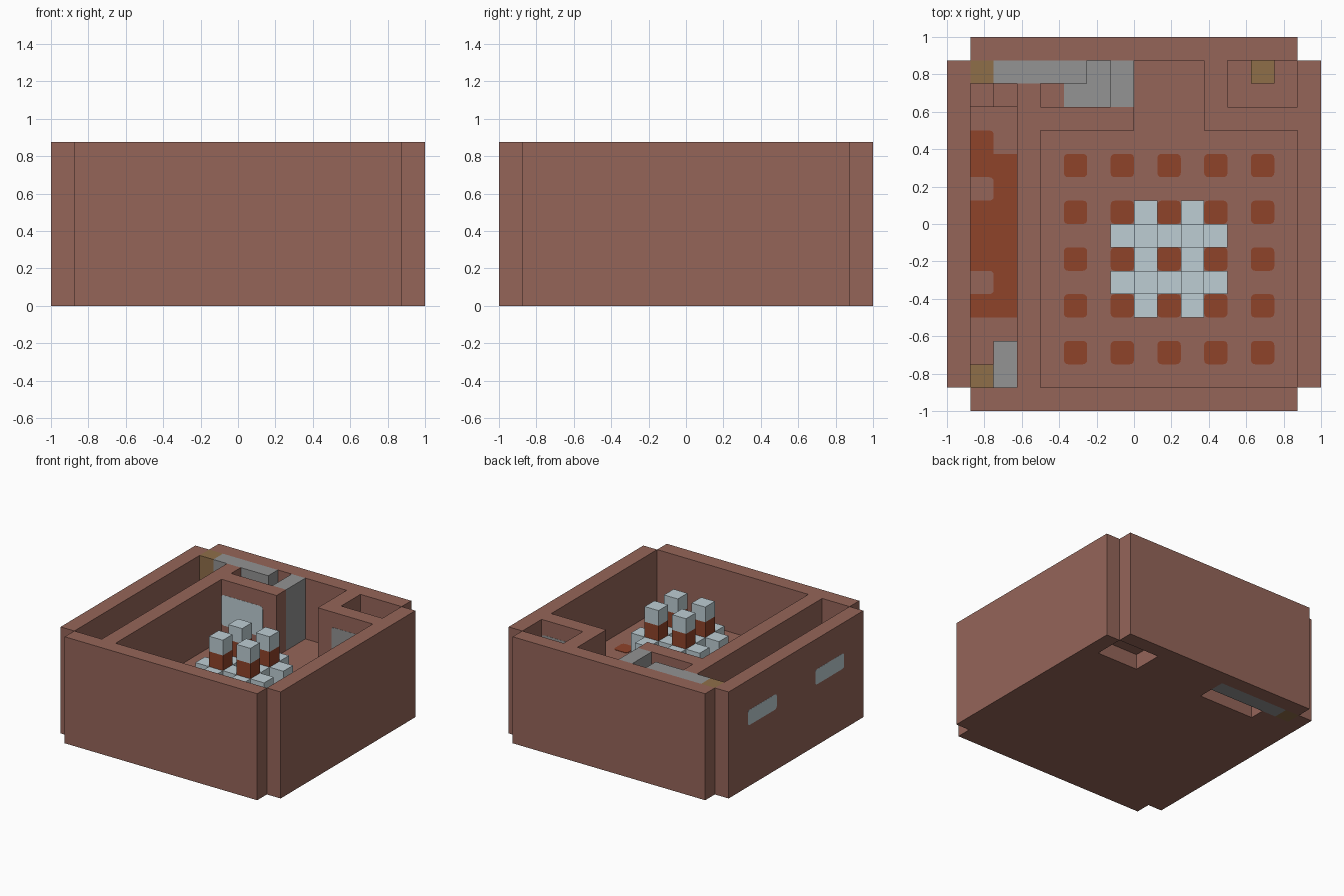
import bpy, bmesh, math

if "Cube" in bpy.data.objects:
    bpy.data.objects.remove(bpy.data.objects["Cube"])

U = 0.125          # one block
FLOOR = 3 * U


def material(name, rgb):
    lin = [((c / 255 + 0.055) / 1.055) ** 2.4 for c in rgb] + [1]
    m = bpy.data.materials.new(name)
    m.use_nodes = True
    m.diffuse_color = lin
    b = m.node_tree.nodes["Principled BSDF"]
    b.inputs["Base Color"].default_value = lin
    b.inputs["Roughness"].default_value = 0.9
    return m


BRICK = material("brick_brown", (149, 101, 89))
RUST = material("rust_orange", (143, 67, 42))
PALE = material("pale_blue", (189, 205, 211))
STONE = material("stone_grey", (147, 147, 147))
WOOD = material("olive_wood", (143, 110, 73))


def finish(name, bm, mat):
    bmesh.ops.recalc_face_normals(bm, faces=bm.faces)
    me = bpy.data.meshes.new(name)
    bm.to_mesh(me)
    bm.free()
    me.materials.append(mat)
    ob = bpy.data.objects.new(name, me)
    bpy.context.collection.objects.link(ob)
    return ob


def box(name, mat, x, y, z):
    """Box from (low, high) ranges given in blocks."""
    bm = bmesh.new()
    bmesh.ops.create_cube(bm, size=1)
    for v in bm.verts:
        v.co = [U * (r[0] if c < 0 else r[1]) for c, r in zip(v.co, (x, y, z))]
    return finish(name, bm, mat)


def plate(name, mat, a, b, level, axis="z", thick=0.003):
    """Thin round-cornered plate; a and b are ranges in blocks, level in units."""
    rad, pts = 0.022, []
    for k, (i, j) in enumerate(((1, 1), (0, 1), (0, 0), (1, 0))):
        cx = a[i] * U + (rad if i == 0 else -rad)
        cy = b[j] * U + (rad if j == 0 else -rad)
        for s in range(4):
            t = math.pi / 2 * (k + s / 3)
            pts.append((cx + rad * math.cos(t), cy + rad * math.sin(t)))
    place = {"z": lambda p, q, d: (p, q, d),
             "y": lambda p, q, d: (p, d, q),
             "x": lambda p, q, d: (d, p, q)}[axis]
    bm = bmesh.new()
    lo = [bm.verts.new(place(p, q, level - thick)) for p, q in pts]
    hi = [bm.verts.new(place(p, q, level + thick)) for p, q in pts]
    bm.faces.new(lo)
    bm.faces.new(hi)
    n = len(pts)
    for i in range(n):
        j = (i + 1) % n
        bm.faces.new((lo[i], lo[j], hi[j], hi[i]))
    return finish(name, bm, mat)


# Outer walls, with open corner notches
for s, name in ((-1, "front"), (1, "back")):
    box(name + "_wall", BRICK, (-7, 7), sorted((7 * s, 8 * s)), (0, 7))
for s, name in ((-1, "right"), (1, "left")):
    box(name + "_wall", BRICK, sorted((7 * s, 8 * s)), (-7, 7), (0, 7))

# Base slab, its lower layer leaving two recesses open underneath
box("floor_slab", BRICK, (-7, 7), (-7, 7), (1, 3))
box("base_main", BRICK, (-7, 7), (-7, 5), (0, 1))
box("base_between_recesses", BRICK, (-1, 4), (5, 7), (0, 1))
box("base_corner", BRICK, (-7, -5), (5, 6), (0, 1))
box("base_stone", STONE, (-6, -1), (6, 7), (0, 1))

# Inner walls
W = (3, 7)
box("passage_wall", BRICK, (-5, -4), (-7, 6), W)
box("stairwell_wall", BRICK, (-4, 0), (4, 5), W)
box("closet_side_wall", BRICK, (3, 4), (4, 7), W)
box("closet_front_wall", BRICK, (4, 7), (4, 5), W)

# Stone stairwell surround and stair floor
box("stone_ledge", STONE, (-6, -2), (6, 7), W)
box("stone_column", STONE, (-1, 0), (5, 7), W)
box("stone_stair_floor", STONE, (-3, -1), (5, 7), (3, 3.05))

# Passage steps, wooden posts and stone landing
box("lower_step", BRICK, (-7, -6), (5, 6), (3, 4))
box("upper_step", BRICK, (-6, -5), (5, 6), (3, 5))
box("corner_post", WOOD, (-7, -6), (6, 7), (0, 7))
box("passage_crate", WOOD, (-7, -6), (-7, -6), (3, 4))
box("passage_landing", STONE, (-6, -5), (-7, -5), (3, 3.5))
box("closet_crate", WOOD, (5, 6), (6, 7), (3, 4))

# Floor tiles of the hall
for i in range(5):
    for j in range(5):
        x, y = -3 + 2 * i, -6 + 2 * j
        plate("floor_tile", RUST, (x, x + 1), (y, y + 1), FLOOR)

# Passage carpet with notches along the outer wall
plate("carpet_main", RUST, (-7.2, -4.8), (-4, 3), FLOOR)
plate("carpet_end", RUST, (-7.2, -6), (2, 4), FLOOR)
for y in (-3, 1):
    plate("carpet_notch", BRICK, (-7.3, -6), (y, y + 1), FLOOR + 0.002)

# Crossed rows of pale blocks with four pillars where they meet
rows = (0, 2)
cells = set()
for r in rows:
    for k in range(5):
        cells.add((r, k - 4))
        cells.add((k - 1, r - 3))
for x, y in sorted(cells):
    box("low_block", PALE, (x, x + 1), (y, y + 1), (3, 5))
for x in rows:
    for r in rows:
        y = r - 3
        box("pillar_shaft", RUST, (x, x + 1), (y, y + 1), (5, 6))
        box("pillar_cap", PALE, (x, x + 1), (y, y + 1), (6, 7))

# Window and door panels on both sides of the inner walls
for name, mat, x in (("hall_window", PALE, (-4, -1)), ("closet_door", STONE, (4, 7))):
    for y in (4, 5):
        plate(name, mat, x, (4, 6), y * U, "y", 0.0012)

# Windows: outside and inside of the passage wall
for y in ((2, 5), (-5, -2)):
    for x in (-8, -7):
        plate("outer_window", PALE, y, (4, 5), x * U, "x", 0.0008)
